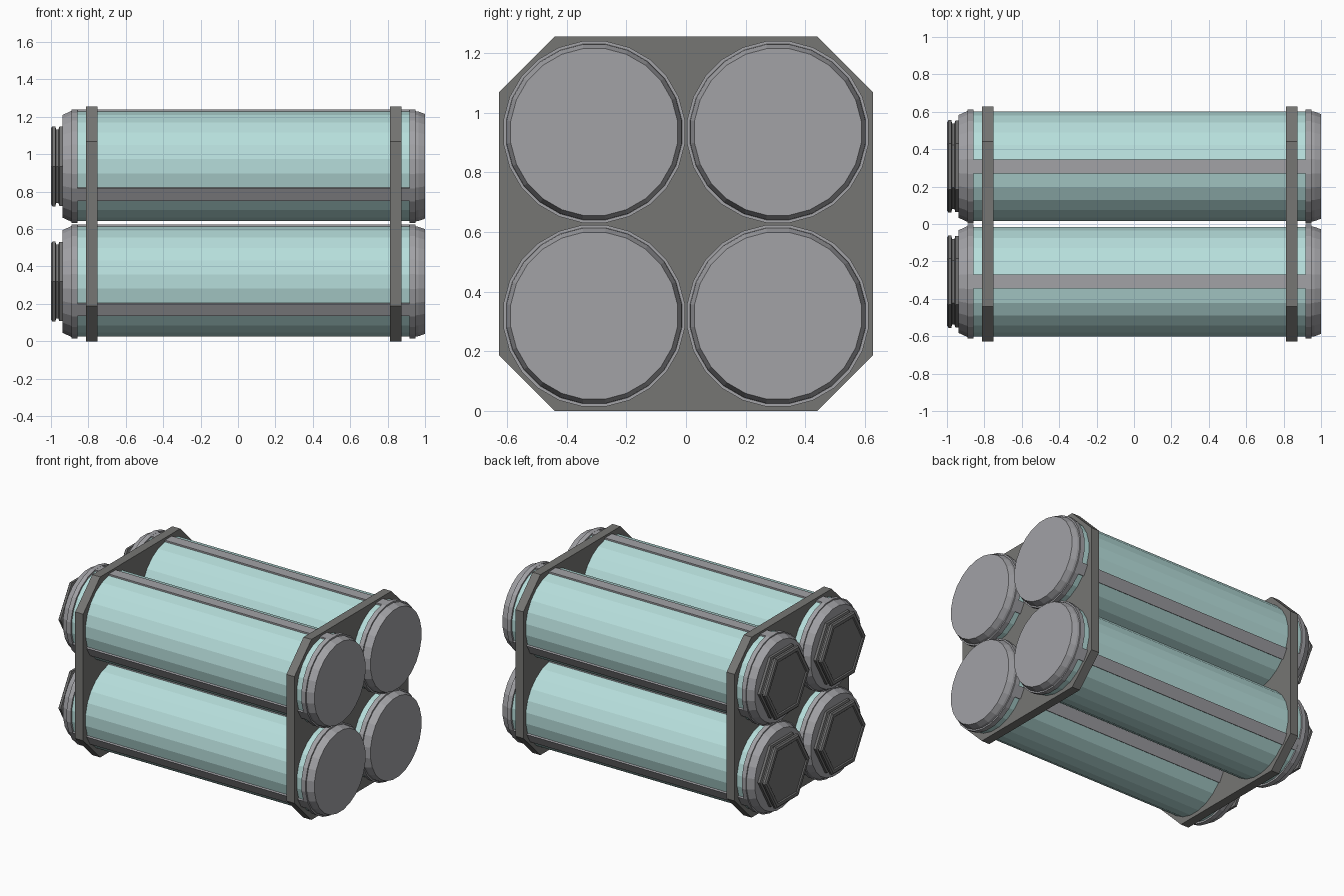
import bpy, bmesh, math

if "Cube" in bpy.data.objects:
    bpy.data.objects.remove(bpy.data.objects["Cube"])

def material(name, rgb):
    m = bpy.data.materials.new(name)
    m.diffuse_color = (*rgb, 1)
    m.use_nodes = True
    m.node_tree.nodes["Principled BSDF"].inputs["Base Color"].default_value = m.diffuse_color
    return m

STEEL = material("light grey metal", (0.36, 0.36, 0.38))
FRAME = material("dark grey frame", (0.18, 0.18, 0.172))
NUT = material("dark grey nut", (0.17, 0.17, 0.17))
GLASS = material("pale aqua glass", (0.47, 0.73, 0.71))

MID_Z, OFFSET, SIDES = 0.6275, 0.308, 24

def finish(bm, name, mat):
    bmesh.ops.recalc_face_normals(bm, faces=bm.faces)
    me = bpy.data.meshes.new(name)
    bm.to_mesh(me)
    bm.free()
    me.materials.append(mat)
    ob = bpy.data.objects.new(name, me)
    bpy.context.collection.objects.link(ob)
    return ob

def lathe_x(name, profile, sides, phase, cy, cz, mat):
    """Closed solid from (x, radius) rings around an x-parallel axis."""
    bm = bmesh.new()
    rings = []
    for x, r in profile:
        angles = [phase + 2 * math.pi * i / sides for i in range(sides)]
        rings.append([bm.verts.new((x, cy + r * math.cos(a), cz + r * math.sin(a))) for a in angles])
    for a, b in zip(rings, rings[1:]):
        for i in range(sides):
            j = (i + 1) % sides
            bm.faces.new((a[i], a[j], b[j], b[i]))
    bm.faces.new(rings[0])
    bm.faces.new(rings[-1])
    return finish(bm, name, mat)

def prism_x(name, outline, x0, x1, mat):
    """Extrude a (y, z) outline along x."""
    bm = bmesh.new()
    face = bm.faces.new([bm.verts.new((x0, y, z)) for y, z in outline])
    ext = bmesh.ops.extrude_face_region(bm, geom=[face])
    moved = [v for v in ext["geom"] if isinstance(v, bmesh.types.BMVert)]
    bmesh.ops.translate(bm, verts=moved, vec=(x1 - x0, 0, 0))
    return finish(bm, name, mat)

# two octagonal holder plates
H, C = 0.6275, 0.44
octagon = [(C, -H), (H, -C), (H, C), (C, H), (-C, H), (-H, C), (-H, -C), (-C, -H)]
octagon = [(y, z + MID_Z) for y, z in octagon]
for label, x0, x1 in (("left", -0.813, -0.752), ("right", 0.812, 0.873)):
    prism_x(label + "_holder_plate", octagon, x0, x1, FRAME)

# profiles of the canister parts
half = math.pi / SIDES
plain_cap = [(0.917, 0.307), (0.95, 0.307), (0.95, 0.297), (0.965, 0.295), (1.0, 0.282)]
collar = [(-0.858, 0.307), (-0.89, 0.307), (-0.89, 0.299), (-0.938, 0.277)]
nut = [(-0.93, 0.245), (-0.955, 0.245), (-0.96, 0.228), (-0.972, 0.228),
       (-0.977, 0.247), (-0.992, 0.247), (-1.0, 0.235), (-1.0, 0.212), (-0.993, 0.205)]

for sy, side in ((-1, "front"), (1, "back")):
    for sz, level in ((-1, "lower"), (1, "upper")):
        cy, cz = sy * OFFSET, MID_Z + sz * OFFSET
        tag = f"{level}_{side}_"
        lathe_x(tag + "glass_tube", [(-0.87, 0.2955), (0.93, 0.2955)], SIDES, half, cy, cz, GLASS)
        lathe_x(tag + "plain_cap", plain_cap, SIDES, half, cy, cz, STEEL)
        lathe_x(tag + "collar", collar, SIDES, half, cy, cz, STEEL)
        lathe_x(tag + "hex_nut", nut, 6, 0, cy, cz, NUT)
        # three strips, each covering one facet of the tube
        for k in range(3):
            a = math.radians(90 + 120 * k)
            ca, sa = math.cos(a), math.sin(a)
            corners = [(0.28, -0.038), (0.304, -0.038), (0.304, 0.038), (0.28, 0.038)]
            outline = [(cy + r * ca - t * sa, cz + r * sa + t * ca) for r, t in corners]
            prism_x(f"{tag}strip_{k + 1}", outline, -0.86, 0.92, STEEL)
